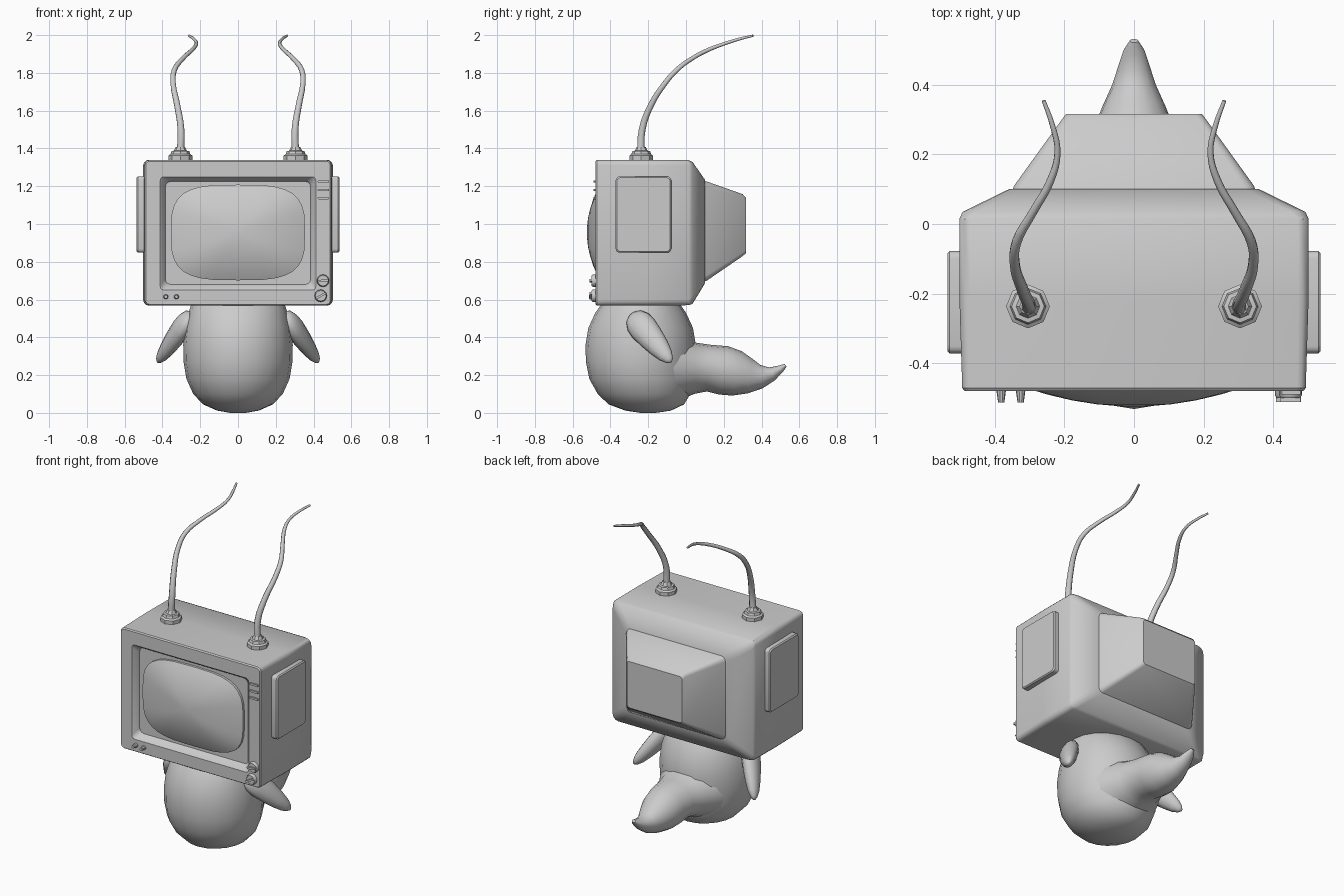
import bpy, bmesh
from math import cos, sin, pi, radians, copysign
from mathutils import Vector


def loft(name, rings, angle=35):
    """Skin a stack of equal-sized point rings and cap both ends."""
    bm = bmesh.new()
    rows = [[bm.verts.new(p) for p in ring] for ring in rings]
    n = len(rows[0])
    for a, b in zip(rows, rows[1:]):
        for i in range(n):
            bm.faces.new((a[i], a[(i + 1) % n], b[(i + 1) % n], b[i]))
    bm.faces.new(rows[0])
    bm.faces.new(rows[-1])
    bmesh.ops.recalc_face_normals(bm, faces=bm.faces)
    me = bpy.data.meshes.new(name)
    bm.to_mesh(me)
    bm.free()
    ob = bpy.data.objects.new(name, me)
    bpy.context.collection.objects.link(ob)
    bpy.ops.object.select_all(action='DESELECT')
    ob.select_set(True)
    bpy.context.view_layer.objects.active = ob
    bpy.ops.object.shade_smooth_by_angle(angle=radians(angle))
    return ob


def rrect(hw, lo, hi, r, seg=3):
    """Rounded rectangle as (u, v) points, centred on u = 0."""
    pts = []
    for k, (cx, cy) in enumerate([(hw - r, hi - r), (r - hw, hi - r),
                                  (r - hw, lo + r), (hw - r, lo + r)]):
        for i in range(seg + 1):
            a = (k + i / seg) * pi / 2
            pts.append((cx + r * cos(a), cy + r * sin(a)))
    return pts


def oval(a, b, n=16, e=2.0):
    """Ellipse, or squarer superellipse for larger e."""
    f = lambda c: copysign(abs(c) ** (2 / e), c)
    return [(a * f(cos(2 * pi * i / n)), b * f(sin(2 * pi * i / n))) for i in range(n)]


def limb(name, path, side, n=16):
    """Tube along path of (point, half width along side, other half width)."""
    pts = [Vector(p[0]) for p in path]
    u = Vector(side).normalized()
    rings = []
    for i, (_, ru, rv) in enumerate(path):
        d = pts[min(i + 1, len(pts) - 1)] - pts[max(i - 1, 0)]
        v = d.cross(u).normalized()
        rings.append([pts[i] + u * a + v * b for a, b in oval(ru, rv, n)])
    return loft(name, rings, 60)


# television cabinet: recessed front, box, chamfered back
cabinet = [(-0.44, 0.385, 0.68, 1.225, 0.03), (-0.455, 0.39, 0.672, 1.232, 0.03),
           (-0.48, 0.412, 0.65, 1.25, 0.02), (-0.48, 0.488, 0.575, 1.332, 0.02),
           (-0.472, 0.494, 0.569, 1.338, 0.025), (-0.22, 0.502, 0.568, 1.34, 0.03),
           (0.015, 0.502, 0.57, 1.338, 0.03), (0.035, 0.493, 0.578, 1.328, 0.04),
           (0.10, 0.36, 0.685, 1.235, 0.04)]
loft("cabinet", [[(u, y, v) for u, v in rrect(w, lo, hi, r)]
                 for y, w, lo, hi, r in cabinet])

# tapered tube housing at the back
housing = [(0.08, 0.355, 0.69, 1.23, 0.03), (0.11, 0.345, 0.70, 1.225, 0.03),
           (0.30, 0.208, 0.83, 1.158, 0.02), (0.317, 0.195, 0.845, 1.14, 0.02)]
loft("rear_housing", [[(u, y, v) for u, v in rrect(w, lo, hi, r)]
                      for y, w, lo, hi, r in housing])

# bulging screen
screen = [(1.0, -0.435)] + [(t, -0.525 + 0.07 * t * t)
                            for t in (1.0, 0.96, 0.85, 0.7, 0.5, 0.3, 0.1)]
loft("screen", [[(u * t, y, 0.955 + v * t) for u, v in oval(0.355, 0.253, 32, 3.4)]
                for t, y in screen])

# control knobs with grip ridges
for x, z, tilt in ((0.45, 0.70, 0.1), (0.438, 0.62, 0.5)):
    loft("knob", [[(x + u, y, z + v) for u, v in oval(r, r, 12)]
                  for y, r in ((-0.47, 0.033), (-0.492, 0.033), (-0.5, 0.028))])
    bar = [(-0.03, -0.006), (0.03, -0.006), (0.03, 0.006), (-0.03, 0.006)]
    loft("knob_ridge", [[(x + u * cos(tilt) - v * sin(tilt), y,
                          z + u * sin(tilt) + v * cos(tilt)) for u, v in bar]
                        for y in (-0.49, -0.512)])

# small push buttons
for x in (-0.382, -0.326):
    loft("button", [[(x + u, y, 0.615 + v) for u, v in oval(r, r, 10)]
                    for y, r in ((-0.47, 0.014), (-0.485, 0.013), (-0.513, 0.009))])

# speaker slats
for z in (1.225, 1.18, 1.137):
    loft("slat", [[(0.452 + u, y, z + v) for u, v in rrect(0.03, -0.006, 0.006, 0.003, 1)]
                  for y in (-0.47, -0.49)])

# body: egg shape as (z, half x, half y, centre y)
egg = [(0.0, 0.04, 0.04, -0.2), (0.012, 0.11, 0.12, -0.2), (0.045, 0.185, 0.2, -0.21),
       (0.10, 0.237, 0.245, -0.222), (0.18, 0.273, 0.277, -0.235),
       (0.27, 0.288, 0.29, -0.24), (0.36, 0.29, 0.292, -0.24),
       (0.45, 0.281, 0.277, -0.24), (0.53, 0.262, 0.24, -0.24),
       (0.58, 0.245, 0.205, -0.24), (0.62, 0.21, 0.17, -0.24)]
loft("body", [[(u, c + v, z) for u, v in oval(a, b, 20)] for z, a, b, c in egg], 60)

# tail, curling up at the tip
limb("tail", [((0, -0.10, 0.24), 0.24, 0.20), ((0, -0.02, 0.238), 0.205, 0.165),
              ((0, 0.05, 0.237), 0.165, 0.135), ((0, 0.12, 0.237), 0.14, 0.124),
              ((0, 0.20, 0.225), 0.13, 0.13), ((0, 0.27, 0.209), 0.118, 0.12),
              ((0, 0.34, 0.195), 0.09, 0.092), ((0, 0.40, 0.192), 0.063, 0.062),
              ((0, 0.455, 0.206), 0.045, 0.037), ((0, 0.50, 0.232), 0.03, 0.021),
              ((0, 0.527, 0.252), 0.012, 0.009)], (1, 0, 0))

for s, side in ((1, "right"), (-1, "left")):
    # flat flipper arm
    a, b = Vector((s * 0.25, -0.285, 0.52)), Vector((s * 0.425, -0.08, 0.27))
    prof = [(0.0, 0.025, 0.015), (0.06, 0.055, 0.034), (0.16, 0.072, 0.046),
            (0.3, 0.076, 0.05), (0.5, 0.068, 0.047), (0.7, 0.056, 0.04),
            (0.87, 0.04, 0.03), (0.96, 0.023, 0.018), (1.0, 0.008, 0.006)]
    limb("arm_" + side, [(a.lerp(b, t), w, h) for t, w, h in prof], (0, 0.25, 0.205), 12)

    # raised side panel
    loft("side_panel_" + side, [[(s * x, -0.225 + u, v)
                                 for u, v in rrect(w, 1.05 - w - 0.055, 1.05 + w + 0.055, 0.02)]
                                for x, w in ((0.48, 0.147), (0.53, 0.147), (0.537, 0.141))])

    # stepped antenna base
    steps = ((1.33, 0.063), (1.362, 0.063), (1.37, 0.052), (1.386, 0.047),
             (1.388, 0.034), (1.408, 0.024))
    loft("antenna_base_" + side, [[(s * 0.305 + u, -0.237 + v, z) for u, v in oval(r, r, 8)]
                                  for z, r in steps])

    # wavy tapering antenna
    path = [(0.305, -0.24, 1.37, 0.021), (0.302, -0.232, 1.5, 0.019),
            (0.322, -0.185, 1.63, 0.017), (0.343, -0.115, 1.74, 0.015),
            (0.337, -0.05, 1.815, 0.014), (0.29, 0.035, 1.878, 0.012),
            (0.24, 0.125, 1.925, 0.011), (0.22, 0.205, 1.955, 0.009),
            (0.235, 0.285, 1.98, 0.008), (0.26, 0.355, 1.997, 0.006)]
    cu = bpy.data.curves.new("antenna_" + side, 'CURVE')
    cu.dimensions = '3D'
    cu.bevel_depth, cu.bevel_resolution, cu.resolution_u = 1.0, 2, 4
    cu.use_fill_caps = True
    sp = cu.splines.new('BEZIER')
    sp.bezier_points.add(len(path) - 1)
    for p, (x, y, z, r) in zip(sp.bezier_points, path):
        p.co, p.radius = (s * x, y, z), r
        p.handle_left_type = p.handle_right_type = 'AUTO'
    bpy.context.collection.objects.link(bpy.data.objects.new("antenna_" + side, cu))
